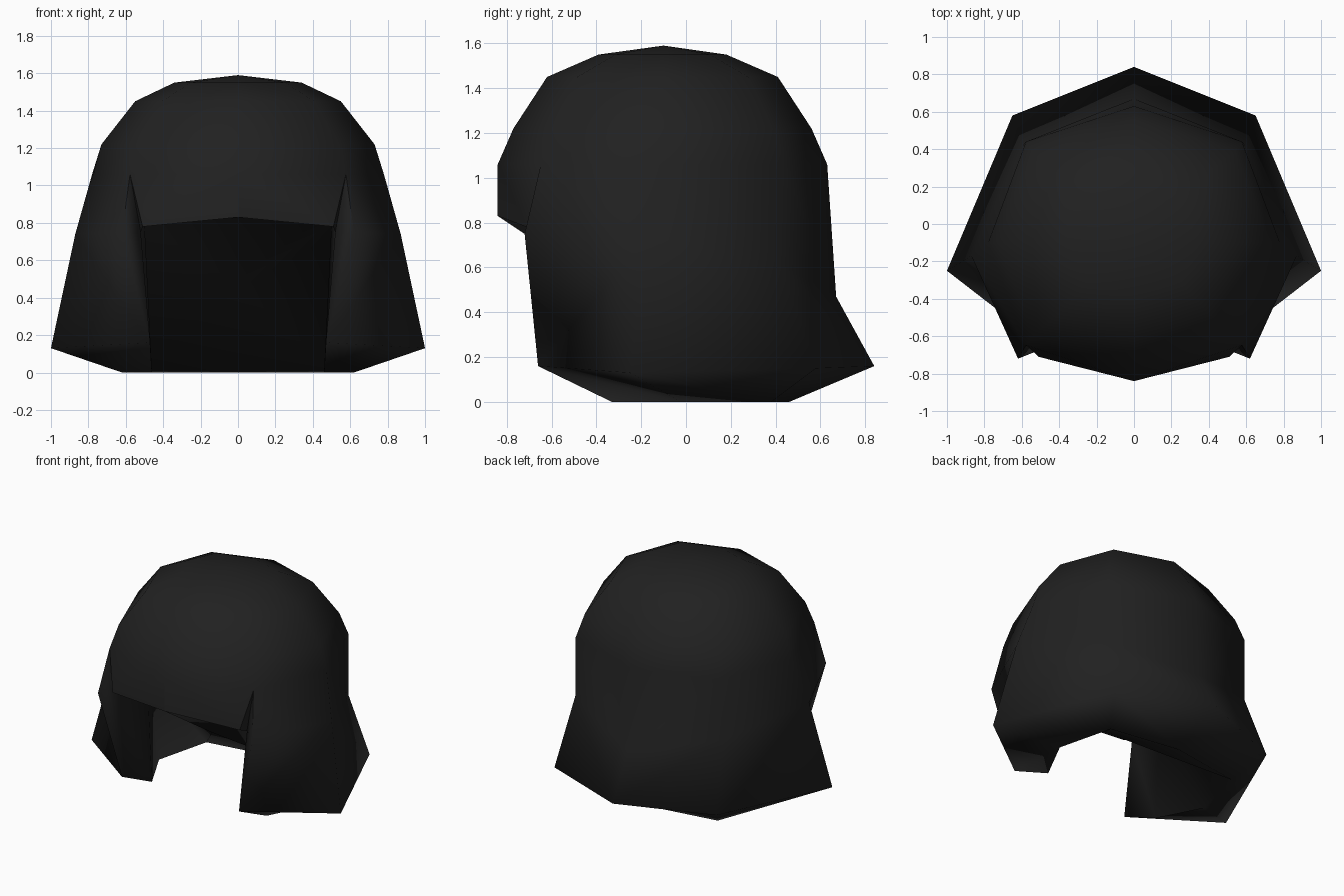
import bpy
import bmesh

cube = bpy.data.objects.get("Cube")
if cube:
    bpy.data.objects.remove(cube, do_unlink=True)

# Single dark colour
dark = bpy.data.materials.new("soft_black")
dark.use_nodes = True
shade = (0.015, 0.015, 0.015, 1)
dark.diffuse_color = shade
dark.node_tree.nodes["Principled BSDF"].inputs["Base Color"].default_value = shade

bm = bmesh.new()


def points(*coords):
    return [bm.verts.new(co) for co in coords]


def face(*verts):
    return bm.faces.new(verts)


def loft(upper, lower):
    """Join two half rings of equal length with quads."""
    for i in range(len(upper) - 1):
        face(upper[i], upper[i + 1], lower[i + 1], lower[i])


def half_ring(z, side, front, back, mid=-0.1, corner=0.74):
    """Left half of an eight-sided ring, running front to back."""
    return points((0, front, z),
                  (side * corner, mid + (front - mid) * corner, z),
                  (side, mid, z),
                  (side * corner, mid + (back - mid) * corner, z),
                  (0, back, z))


# Domed crown
crown = points((0, -0.1, 1.59))[0]
rings = [half_ring(1.55, 0.34, -0.39, 0.18),
         half_ring(1.45, 0.55, -0.62, 0.41),
         half_ring(1.22, 0.73, -0.77, 0.56),
         half_ring(1.06, 0.78, -0.84, 0.63)]
for a, b in zip(rings[0], rings[0][1:]):
    face(crown, a, b)
for upper, lower in zip(rings, rings[1:]):
    loft(upper, lower)
brow = rings[-1]

# Fringe over the opening
fringe = points((0, -0.84, 0.83), (0.51, -0.71, 0.78))
loft(brow[:2], fringe)

# Side flaps and back, flaring out to the hem
waist = points((0.62, -0.72, 0.75), (0.87, -0.17, 0.74),
               (0.595, 0.42, 0.62), (0, 0.67, 0.47))
hem = points((0.47, -0.66, 0.16), (1, -0.25, 0.13),
             (0.65, 0.58, 0.15), (0, 0.84, 0.16))
loft(brow[1:], waist)
loft(waist[1:], hem[1:])

# Flap front, folded inward from the side to the lower corner
face(waist[0], waist[1], hem[0])
face(waist[1], hem[1], hem[0])

# Underside sloping in to the rim
rim = points((0.46, -0.33, 0), (0.62, -0.02, 0),
             (0.52, 0.38, 0), (0, 0.46, 0))
loft(hem, rim)

# Inward face of the flap
edge, inner = points((0.52, -0.64, 0.75), (0.5, -0.33, 0.8))
face(brow[1], waist[0], edge)
face(waist[0], hem[0], edge)
face(brow[1], edge, fringe[1])
face(edge, hem[0], rim[0], inner)

# Lining, sloping from the back rim up to the fringe
middle = points((0, -0.3, 0.47))[0]
for a, b in zip(rim[:3], rim[1:3]):
    face(a, b, inner)
face(rim[2], middle, inner)
face(rim[2], rim[3], middle)
face(inner, middle, fringe[0])
face(inner, fringe[0], fringe[1])
face(inner, fringe[1], edge)

# Mirror to the other side and close the seam
bmesh.ops.mirror(bm, geom=bm.verts[:] + bm.edges[:] + bm.faces[:],
                 axis='X', merge_dist=0.001)
bmesh.ops.remove_doubles(bm, verts=bm.verts, dist=0.001)
bmesh.ops.recalc_face_normals(bm, faces=bm.faces)

# Smooth shading, with crisp edges around the fringe
for f in bm.faces:
    f.smooth = True
for e in bm.edges:
    low, high = sorted(v.co.z for v in e.verts)
    y = max(v.co.y for v in e.verts)
    if low > 0.74 and high < 1.1 and y < -0.6:
        e.smooth = abs(high - low) < 0.01

mesh = bpy.data.meshes.new("hair_shell")
bm.to_mesh(mesh)
bm.free()
mesh.materials.append(dark)
hair = bpy.data.objects.new("hair_shell", mesh)
bpy.context.collection.objects.link(hair)
